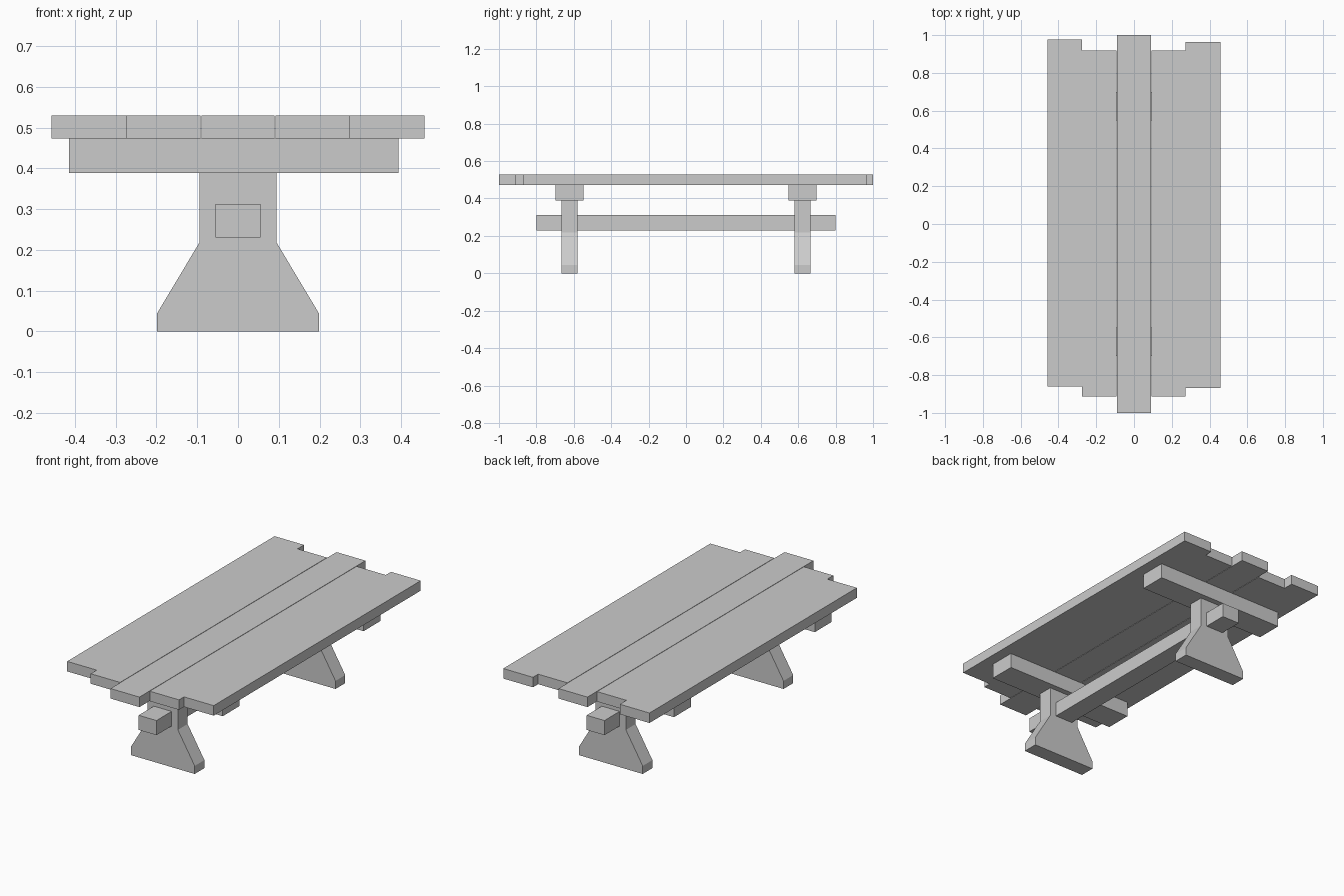
import bpy

if "Cube" in bpy.data.objects:
    bpy.data.objects.remove(bpy.data.objects["Cube"])


def prism(name, outline, y0, y1):
    """Extrude an (x, z) outline, listed anticlockwise from the front, along y."""
    n = len(outline)
    verts = [(x, y, z) for y in (y0, y1) for x, z in outline]
    faces = [tuple(range(n)), tuple(reversed(range(n, 2 * n)))]
    faces += [(i, i + n, (i + 1) % n + n, (i + 1) % n) for i in range(n)]
    mesh = bpy.data.meshes.new(name)
    mesh.from_pydata(verts, [], faces)
    obj = bpy.data.objects.new(name, mesh)
    bpy.context.collection.objects.link(obj)
    return obj


def box(name, x0, x1, y0, y1, z0, z1):
    return prism(name, [(x0, z0), (x1, z0), (x1, z1), (x0, z1)], y0, y1)


# Tabletop: five planks of uneven length, hairline gaps beside the centre one
planks = [
    ("outer_left", -0.457, -0.274, -0.859, 0.976),
    ("inner_left", -0.274, -0.092, -0.912, 0.918),
    ("centre", -0.0895, 0.0895, -1.0, 1.0),
    ("inner_right", 0.092, 0.273, -0.912, 0.918),
    ("outer_right", 0.273, 0.457, -0.868, 0.964),
]
for label, x0, x1, y0, y1 in planks:
    box("plank_" + label, x0, x1, y0, y1, 0.473, 0.529)

# Flared pedestal leg outline
leg = [(-0.198, 0), (0.198, 0), (0.198, 0.045), (0.094, 0.219),
       (0.094, 0.388), (-0.094, 0.388), (-0.094, 0.219), (-0.198, 0.045)]

# Cross beam and leg at each end
for label, s in (("front", -1), ("back", 1)):
    y = s * 0.623
    box("cross_beam_" + label, -0.414, 0.394, y - 0.075, y + 0.075, 0.388, 0.473)
    prism("leg_" + label, leg, y - 0.043, y + 0.043)

# Stretcher running through both legs
box("stretcher", -0.055, 0.055, -0.8, 0.8, 0.23, 0.312)
